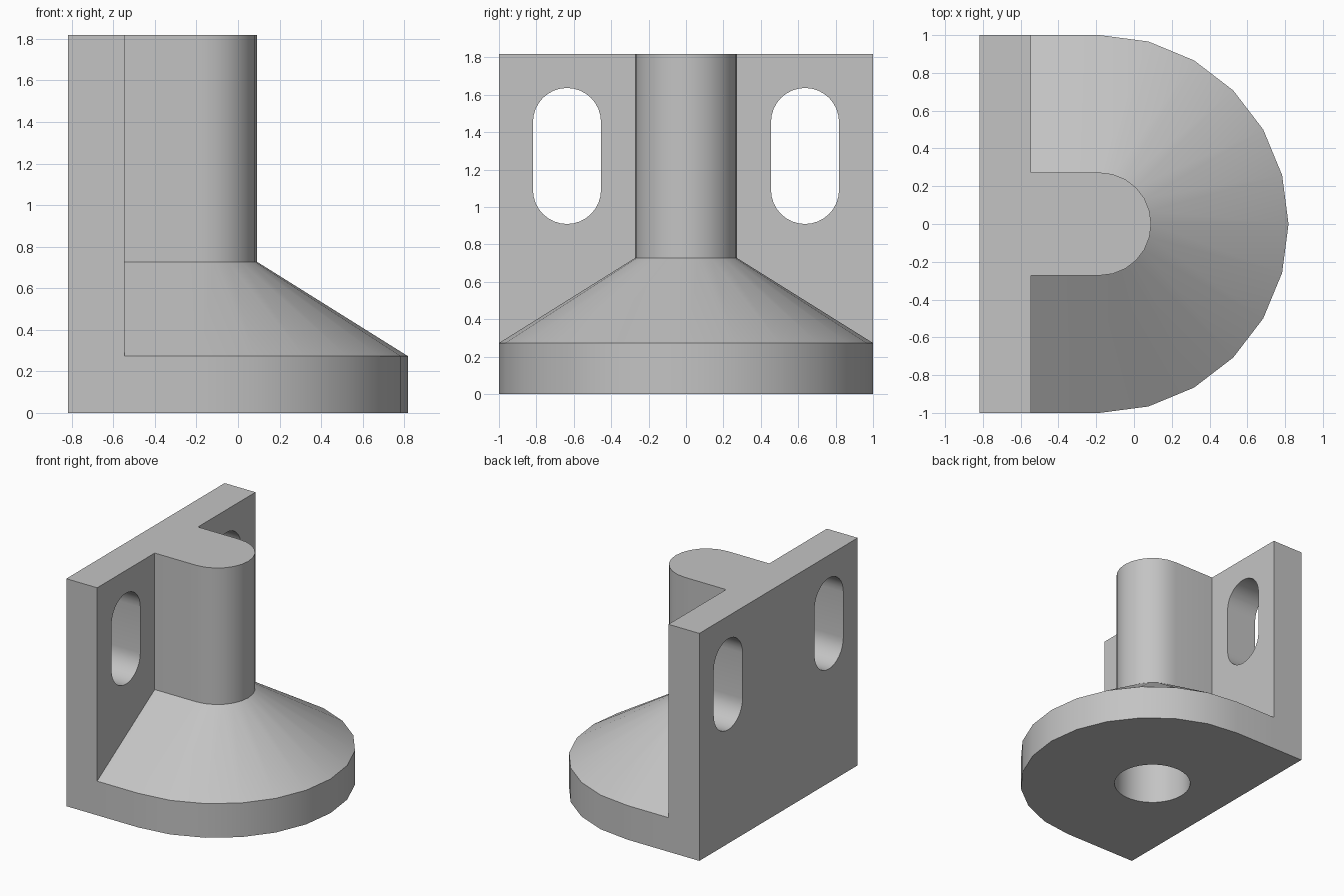
import bpy
import bmesh
from math import cos, sin, pi

cube = bpy.data.objects.get("Cube")
if cube:
    bpy.data.objects.remove(cube, do_unlink=True)

UNIT = 1 / 11                      # model step: whole part is 22 steps wide
HEIGHT = 20 * UNIT
BACK, PLATE_FRONT, AXIS = -9 * UNIT, -6 * UNIT, -2 * UNIT

grey = bpy.data.materials.new("plain_grey")
grey.use_nodes = True
colour = (0.55, 0.55, 0.55, 1)
grey.diffuse_color = colour
grey.node_tree.nodes["Principled BSDF"].inputs["Base Color"].default_value = colour


def loft(name, rings):
    """Skin equal-length closed rings and cap both ends."""
    bm = bmesh.new()
    loops = [[bm.verts.new(p) for p in ring] for ring in rings]
    n = len(loops[0])
    for low, high in zip(loops, loops[1:]):
        for i in range(n):
            j = (i + 1) % n
            bm.faces.new((low[i], low[j], high[j], high[i]))
    bm.faces.new(loops[0][::-1])
    bm.faces.new(loops[-1])
    bmesh.ops.recalc_face_normals(bm, faces=bm.faces)
    mesh = bpy.data.meshes.new(name)
    bm.to_mesh(mesh)
    bm.free()
    mesh.materials.append(grey)
    obj = bpy.data.objects.new(name, mesh)
    bpy.context.collection.objects.link(obj)
    return obj


def combine(target, other, operation):
    """Apply a boolean and discard the helper."""
    other.hide_render = True
    mod = target.modifiers.new("boolean", 'BOOLEAN')
    mod.operation, mod.solver, mod.object = operation, 'EXACT', other
    bpy.context.view_layer.objects.active = target
    bpy.ops.object.modifier_apply(modifier=mod.name)
    bpy.data.objects.remove(other, do_unlink=True)


def d_ring(radius, z, steps=12):
    """D-shaped outline: half circle joined straight back to the plate."""
    arc = [(AXIS + radius * cos(a), radius * sin(a), z)
           for a in (-pi / 2 + pi * i / steps for i in range(steps + 1))]
    return [(PLATE_FRONT, -radius, z)] + arc + [(PLATE_FRONT, radius, z)]


def slot_ring(x, y, radius, low, high, steps=16):
    """Upright rounded slot outline."""
    ring = []
    for centre, start in ((high, 0), (low, pi)):
        for i in range(steps + 1):
            a = start + pi * i / steps
            ring.append((x, y + radius * cos(a), centre + radius * sin(a)))
    return ring


def circle_ring(radius, z, steps=48):
    return [(AXIS + radius * cos(2 * pi * i / steps),
             radius * sin(2 * pi * i / steps), z) for i in range(steps)]


# Base disc, sloping shoulder and column in one skin
bracket = loft("mounting_bracket", [
    d_ring(1, 0), d_ring(1, 3 * UNIT),
    d_ring(3 * UNIT, 8 * UNIT), d_ring(3 * UNIT, HEIGHT)])

# Upright back plate
plate = loft("back_plate", [
    [(BACK, -1, z), (PLATE_FRONT, -1, z), (PLATE_FRONT, 1, z), (BACK, 1, z)]
    for z in (0, HEIGHT)])

# Two rounded slots through the plate
for side in (-1, 1):
    cutter = loft("slot_cutter", [
        slot_ring(x, side * 7 * UNIT, 2 * UNIT, 12 * UNIT, 16 * UNIT)
        for x in (BACK - 0.1, PLATE_FRONT + 0.1)])
    combine(plate, cutter, 'DIFFERENCE')

# Blind round socket in the underside
socket = loft("socket_cutter", [circle_ring(0.287, z) for z in (-0.1, 5 * UNIT)])
combine(bracket, socket, 'DIFFERENCE')

combine(bracket, plate, 'UNION')

# Smooth the curved walls, keep the hard edges
bpy.ops.object.select_all(action='DESELECT')
bracket.select_set(True)
bpy.context.view_layer.objects.active = bracket
bpy.ops.object.shade_smooth_by_angle(angle=pi / 6)
